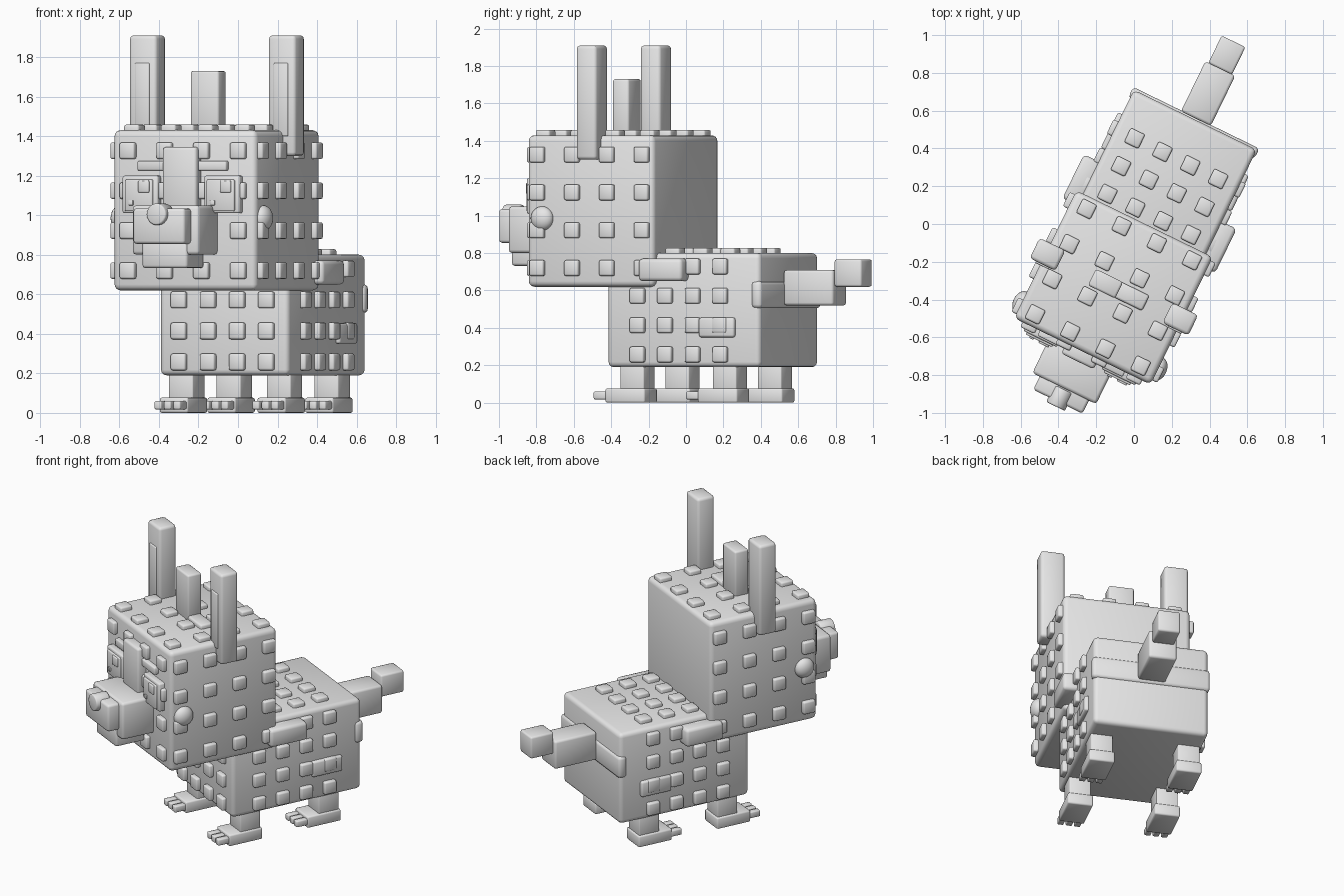
import bpy, bmesh, math
from mathutils import Matrix, Vector

cube = bpy.data.objects.get("Cube")
if cube:
    bpy.data.objects.remove(cube, do_unlink=True)

grey = bpy.data.materials.new("plain_grey")
grey.use_nodes = True
grey.diffuse_color = (0.8, 0.8, 0.8, 1)
grey.node_tree.nodes["Principled BSDF"].inputs["Base Color"].default_value = (0.8, 0.8, 0.8, 1)

# The animal is turned about z; parts are placed along its own axes
POSE = Matrix.Rotation(math.radians(-26), 4, 'Z') @ Matrix.Translation((0.05, 0, 0))
parts = []


def finish(name, bm):
    mesh = bpy.data.meshes.new(name)
    bm.transform(POSE)
    bm.to_mesh(mesh)
    bm.free()
    mesh.materials.append(grey)
    ob = bpy.data.objects.new(name, mesh)
    bpy.context.collection.objects.link(ob)
    parts.append(ob)


def add_box(bm, x, y, z, r, segs=2):
    """Rounded box from (min, max) ranges."""
    lo, hi = Vector((x[0], y[0], z[0])), Vector((x[1], y[1], z[1]))
    m = Matrix.Translation((lo + hi) / 2) @ Matrix.Diagonal((*(hi - lo), 1))
    verts = bmesh.ops.create_cube(bm, size=1, matrix=m)["verts"]
    edges = list({e for v in verts for e in v.link_edges})
    bmesh.ops.bevel(bm, geom=edges, offset=r, segments=segs, profile=0.5, affect='EDGES')


def box(name, x, y, z, r=0.012, segs=2):
    bm = bmesh.new()
    add_box(bm, x, y, z, r, segs)
    finish(name, bm)


def centred(name, half, y, z, r=0.012):
    box(name, (-half, half), y, z, r)


def pair(name, x, y, z, r=0.012):
    box("left_" + name, x, y, z, r)
    box("right_" + name, (-x[1], -x[0]), y, z, r)


def studs(name, half, front, top, mid_y, mid_z, step, step_z):
    """Four by four studs on the front, both sides and the top."""
    bm = bmesh.new()
    s, p = 0.042, 0.028
    ks = (-1.5, -0.5, 0.5, 1.5)

    def span(c):
        return (c - s, c + s)

    def out(c):
        return (c - p, c + p)

    for a in ks:
        for b in ks:
            z = span(mid_z + b * step_z)
            y = span(mid_y + a * step)
            add_box(bm, span(a * step), out(front), z, 0.01)
            add_box(bm, out(half), y, z, 0.01)
            add_box(bm, out(-half), y, z, 0.01)
            add_box(bm, span(b * step), y, out(top), 0.01)
    finish(name, bm)


# Head and body blocks with their studs
box("head", (-0.402, 0.402), (-0.726, 0.026), (0.62, 1.43), 0.03, 3)
studs("head_studs", 0.402, -0.726, 1.43, -0.349, 1.023, 0.207, 0.202)
box("body", (-0.362, 0.362), (-0.27, 0.638), (0.19, 0.8), 0.028, 3)
studs("body_studs", 0.362, -0.27, 0.8, 0.163, 0.493, 0.164, 0.157)
centred("rump_band", 0.372, (0.59, 0.65), (0.505, 0.65), 0.02)
pair("shoulder_pad", (0.33, 0.45), (-0.045, 0.215), (0.65, 0.77), 0.02)
pair("flank_patch", (0.34, 0.385), (0.285, 0.495), (0.35, 0.455))

# Tail
centred("tail_base", 0.088, (0.645, 0.94), (0.52, 0.71), 0.015)
centred("tail_tip", 0.07, (0.938, 1.1), (0.62, 0.767), 0.012)

# Legs, feet and toes
for end, y in (("front", -0.13), ("back", 0.42)):
    pair(end + "_leg", (0.207, 0.343), (y - 0.07, y + 0.07), (0.05, 0.22), 0.006)
    pair(end + "_foot", (0.195, 0.355), (y - 0.155, y + 0.08), (0.0, 0.077), 0.01)
    for i, x in enumerate((0.222, 0.275, 0.328)):
        pair(f"{end}_toe_{i + 1}", (x - 0.02, x + 0.02), (y - 0.228, y - 0.14), (0.018, 0.06), 0.007)

# Ears with inner panels, and the crest
pair("ear", (0.315, 0.467), (-0.405, -0.285), (1.3, 1.91), 0.018)
pair("inner_ear", (0.35, 0.43), (-0.414, -0.39), (1.4, 1.77), 0.006)
box("crest", (-0.127, 0.033), (-0.398, -0.302), (1.4, 1.73))
box("crest_base", (0.02, 0.19), (-0.395, -0.305), (1.4, 1.457))

# Brow, bridge and eyes
centred("brow", 0.25, (-0.755, -0.7), (1.225, 1.275), 0.008)
centred("nose_bridge", 0.095, (-0.785, -0.7), (0.98, 1.345), 0.015)
for side, c in (("left", 0.23), ("right", -0.23)):
    box(side + "_eye", (c - 0.1, c + 0.1), (-0.765, -0.7), (1.01, 1.2), 0.01)
    box(side + "_iris", (c - 0.08, c + 0.075), (-0.777, -0.75), (1.02, 1.18), 0.006)
    box(side + "_eye_shine", (c, c + 0.06), (-0.787, -0.76), (1.115, 1.175), 0.005)
    box(side + "_eye_glint", (c - 0.055, c - 0.03), (-0.785, -0.76), (1.05, 1.075), 0.003)

# Muzzle, jaw and nose
centred("muzzle", 0.188, (-0.945, -0.7), (0.8, 1.05), 0.018)
centred("snout", 0.145, (-1.022, -0.9), (0.855, 1.035), 0.015)
centred("jaw", 0.127, (-0.955, -0.75), (0.732, 0.87), 0.015)

bm = bmesh.new()
bmesh.ops.create_cone(bm, cap_ends=True, segments=20, radius1=0.055, radius2=0.055, depth=0.1,
                      matrix=Matrix.Translation((0, -1.0, 1.005)) @ Matrix.Rotation(math.pi / 2, 4, 'X'))
rims = [e for e in bm.edges if any(len(f.verts) > 4 for f in e.link_faces)]
bmesh.ops.bevel(bm, geom=rims, offset=0.008, segments=2, profile=0.5, affect='EDGES')
finish("nose", bm)

# Rounded cheeks
for side, sign in (("left", 1), ("right", -1)):
    bm = bmesh.new()
    bmesh.ops.create_uvsphere(bm, u_segments=24, v_segments=14, radius=0.065,
                              matrix=Matrix.Translation((sign * 0.402, -0.635, 0.985))
                              @ Matrix.Diagonal((0.7, 1, 1, 1)))
    finish(side + "_cheek", bm)

# Smooth the rounded edges only
bpy.ops.object.select_all(action='DESELECT')
for ob in parts:
    ob.select_set(True)
bpy.context.view_layer.objects.active = parts[0]
bpy.ops.object.shade_smooth_by_angle(angle=math.radians(50))
